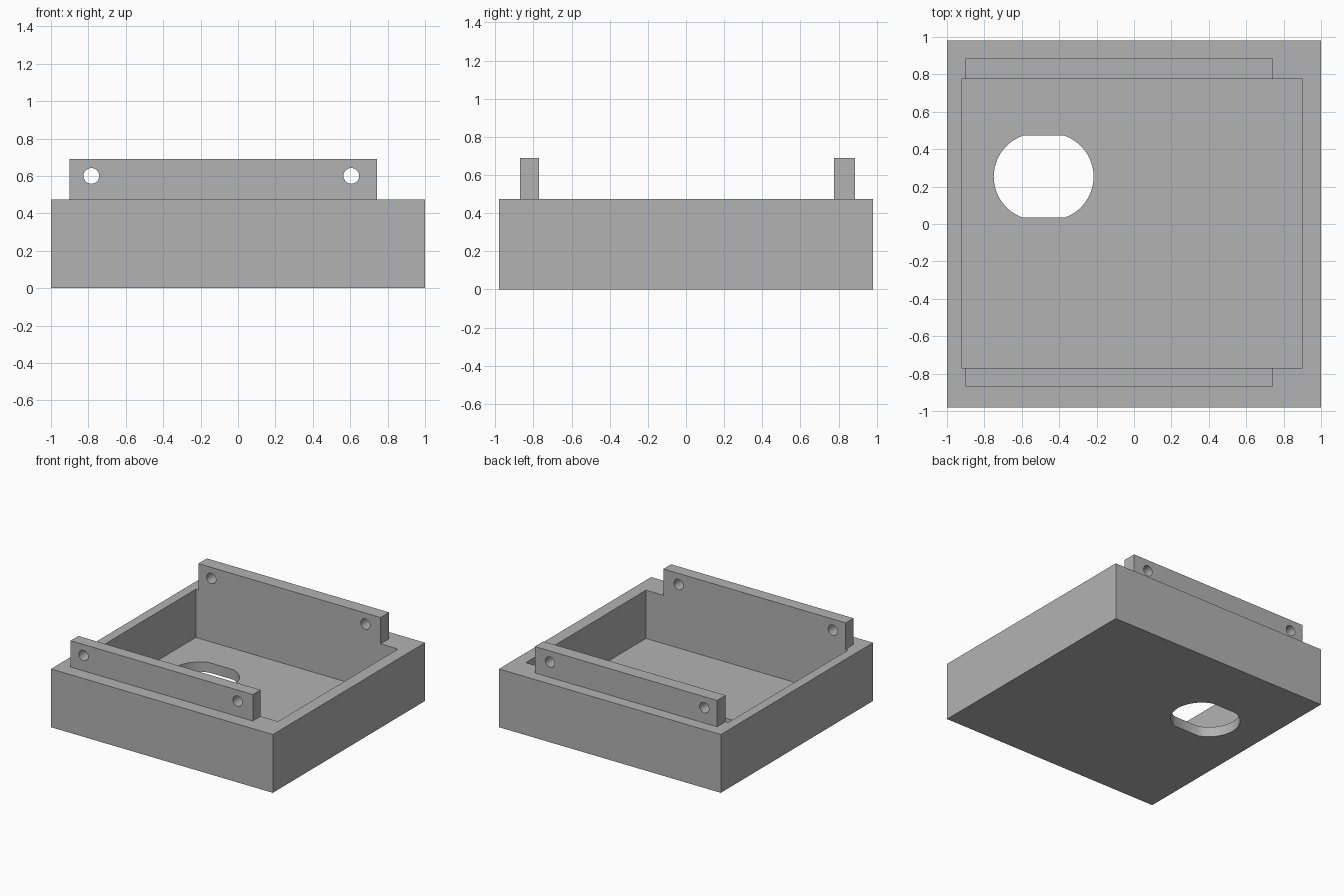
import bpy
import bmesh
import math

if "Cube" in bpy.data.objects:
    bpy.data.objects.remove(bpy.data.objects["Cube"], do_unlink=True)

grey = bpy.data.materials.new("plain grey")
grey.use_nodes = True
grey.diffuse_color = (0.45, 0.45, 0.45, 1)
grey.node_tree.nodes["Principled BSDF"].inputs["Base Color"].default_value = (0.45, 0.45, 0.45, 1)


def add_object(name, bm):
    bmesh.ops.recalc_face_normals(bm, faces=bm.faces)
    mesh = bpy.data.meshes.new(name)
    bm.to_mesh(mesh)
    bm.free()
    mesh.materials.append(grey)
    obj = bpy.data.objects.new(name, mesh)
    bpy.context.collection.objects.link(obj)
    return obj


def prism(name, outline, start, depth):
    """Extrude a closed outline of 3D offsets from start along depth."""
    bm = bmesh.new()
    verts = [bm.verts.new([p + s for p, s in zip(pt, start)]) for pt in outline]
    face = bm.faces.new(verts)
    result = bmesh.ops.extrude_face_region(bm, geom=[face])
    moved = [v for v in result["geom"] if isinstance(v, bmesh.types.BMVert)]
    bmesh.ops.translate(bm, verts=moved, vec=depth)
    return add_object(name, bm)


def box(name, x0, x1, y0, y1, z0, z1):
    outline = [(x0, y0, 0), (x1, y0, 0), (x1, y1, 0), (x0, y1, 0)]
    return prism(name, outline, (0, 0, z0), (0, 0, z1 - z0))


def combine(target, tool, operation):
    mod = target.modifiers.new(tool.name, 'BOOLEAN')
    mod.operation = operation
    mod.solver = 'EXACT'
    mod.object = tool
    bpy.context.view_layer.objects.active = target
    bpy.ops.object.modifier_apply(modifier=mod.name)
    bpy.data.objects.remove(tool, do_unlink=True)


# Tray block with two raised mounting flanges
tray = box("mounting_tray", -1, 1, -0.98, 0.98, 0, 0.475)
combine(tray, box("front_flange", -0.9, 0.743, -0.87, -0.7, 0.3, 0.69), 'UNION')
combine(tray, box("back_flange", -0.9, 0.743, 0.7, 0.885, 0.3, 0.69), 'UNION')

# Open cavity, flush with the inner flange faces
combine(tray, box("cavity", -0.923, 0.9, -0.77, 0.775, 0.082, 1), 'DIFFERENCE')

# Screw holes through both flanges
for x in (-0.784, 0.606):
    ring = [(0.042 * math.cos(a), 0, 0.042 * math.sin(a))
            for a in (math.tau * i / 32 for i in range(32))]
    combine(tray, prism("screw_hole", ring, (x, -1.2, 0.6), (0, 2.4, 0)), 'DIFFERENCE')

# Floor opening: two round sides joined by straight edges
radius, half_flat, shift = 0.232, 0.219, 0.035
limit = math.asin(half_flat / radius)
arc = [limit * (2 * i / 20 - 1) for i in range(21)]
outline = [(side * (shift + radius * math.cos(a)), side * radius * math.sin(a), 0)
           for side in (1, -1) for a in arc]
combine(tray, prism("floor_opening", outline, (-0.483, 0.253, -0.2), (0, 0, 0.5)), 'DIFFERENCE')

# Smooth hole walls, sharp corners
bpy.ops.object.select_all(action='DESELECT')
tray.select_set(True)
bpy.context.view_layer.objects.active = tray
bpy.ops.object.shade_smooth_by_angle(angle=math.radians(25))
